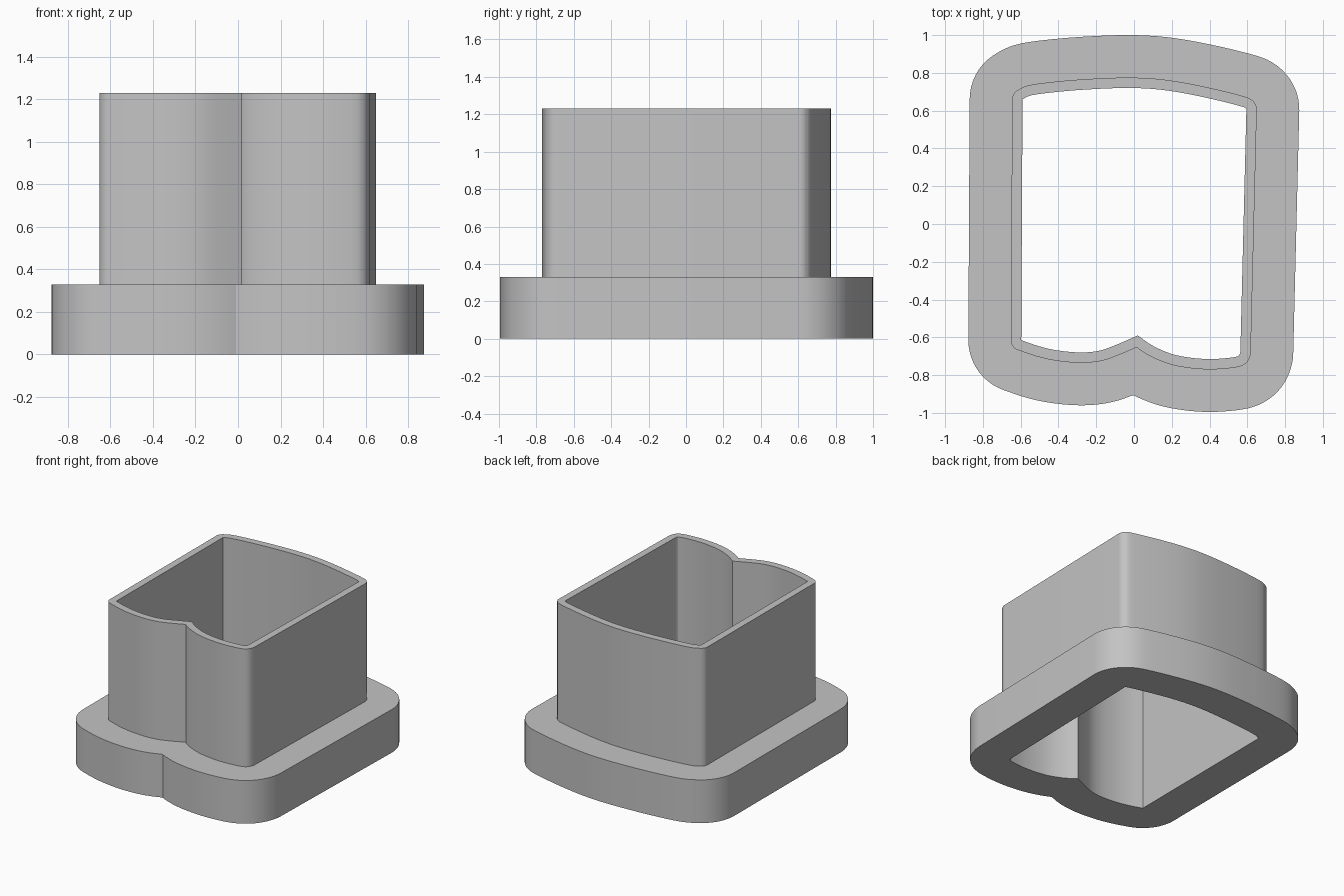
import bpy, bmesh, math
from mathutils import Vector

cube = bpy.data.objects.get("Cube")
if cube:
    bpy.data.objects.remove(cube, do_unlink=True)

FLANGE_H, TOTAL_H = 0.33, 1.23
WALL, FLANGE = 0.055, 0.28

# Inner opening, counter-clockwise from the notch: one point list per smooth run
RUNS = [
    [(0.02, -0.59), (0.10, -0.645), (0.20, -0.688), (0.30, -0.708), (0.40, -0.715),
     (0.49, -0.71), (0.55, -0.70), (0.563, -0.68)],
    [(0.563, -0.68), (0.595, 0.608)],
    [(0.595, 0.608), (0.57, 0.622), (0.42, 0.66), (0.25, 0.695), (0.10, 0.715),
     (-0.06, 0.72), (-0.25, 0.712), (-0.40, 0.7), (-0.54, 0.682), (-0.59, 0.66)],
    [(-0.59, 0.66), (-0.597, -0.615)],
    [(-0.597, -0.615), (-0.50, -0.648), (-0.40, -0.67), (-0.28, -0.68),
     (-0.18, -0.67), (-0.09, -0.638), (0.02, -0.59)],
]


def smooth_run(points, steps=4):
    """Catmull-Rom curve through the points, without the last one."""
    pts = [Vector(p) for p in points]
    if len(pts) == 2:
        return pts[:1]
    pts = [2 * pts[0] - pts[1]] + pts + [2 * pts[-1] - pts[-2]]
    out = []
    for a, b, c, d in zip(pts, pts[1:], pts[2:], pts[3:]):
        for s in range(steps):
            t = s / steps
            out.append(0.5 * (2 * b + (c - a) * t + (2 * a - 5 * b + 4 * c - d) * t * t
                              + (3 * b - a - 3 * c + d) * t ** 3))
    return out


BASE = [p for run in RUNS for p in smooth_run(run)]


def offset_loop(dist):
    """Outline grown by dist with round corners and a sharp notch."""
    notch = Vector((0.02 - 0.07 * dist, -0.59 - 1.14 * dist))
    loop = [notch]
    count = len(BASE)
    for i in range(1, count):
        p = BASE[i]
        e0, e1 = p - BASE[i - 1], BASE[(i + 1) % count] - p
        a0 = math.atan2(-e0.x, e0.y)
        turn = math.atan2(e0.x * e1.y - e0.y * e1.x, e0.dot(e1))
        k = math.ceil(abs(turn) / 0.12)
        for s in range(k + 1) if k > 1 else [0.5]:
            a = a0 + turn * s / max(k, 1)
            q = p + dist * Vector((math.cos(a), math.sin(a)))
            # Stop each lobe where it meets the other at the notch
            if p.y < -0.5 and (q.x - notch.x) * (p.x - BASE[0].x) < 0:
                q = notch
            loop.append(q)
    return loop


def build_part(name, section, material):
    """Skin a strip of (offset, height) rings around the outline."""
    bm = bmesh.new()
    rings = [[bm.verts.new((p.x, p.y, z)) for p in offset_loop(d)] for d, z in section]
    for low, high in zip(rings, rings[1:]):
        for i in range(len(low)):
            j = (i + 1) % len(low)
            bm.faces.new((low[i], low[j], high[j], high[i]))
    bmesh.ops.remove_doubles(bm, verts=bm.verts, dist=0.0005)
    mesh = bpy.data.meshes.new(name)
    bm.to_mesh(mesh)
    bm.free()
    mesh.materials.append(material)
    obj = bpy.data.objects.new(name, mesh)
    bpy.context.collection.objects.link(obj)
    bpy.ops.object.select_all(action='DESELECT')
    obj.select_set(True)
    bpy.context.view_layer.objects.active = obj
    bpy.ops.object.shade_smooth_by_angle(angle=math.radians(25))


grey = bpy.data.materials.new("plain_grey")
grey.use_nodes = True
colour = (0.55, 0.55, 0.55, 1)
grey.diffuse_color = colour
grey.node_tree.nodes["Principled BSDF"].inputs["Base Color"].default_value = colour

# Wide grip flange around the bottom
build_part("grip_flange", [(0, 0), (FLANGE, 0), (FLANGE, FLANGE_H), (WALL, FLANGE_H)], grey)
# Thin upright wall, open through the middle
build_part("cutting_wall", [(WALL, FLANGE_H), (WALL, TOTAL_H), (0, TOTAL_H), (0, 0)], grey)
